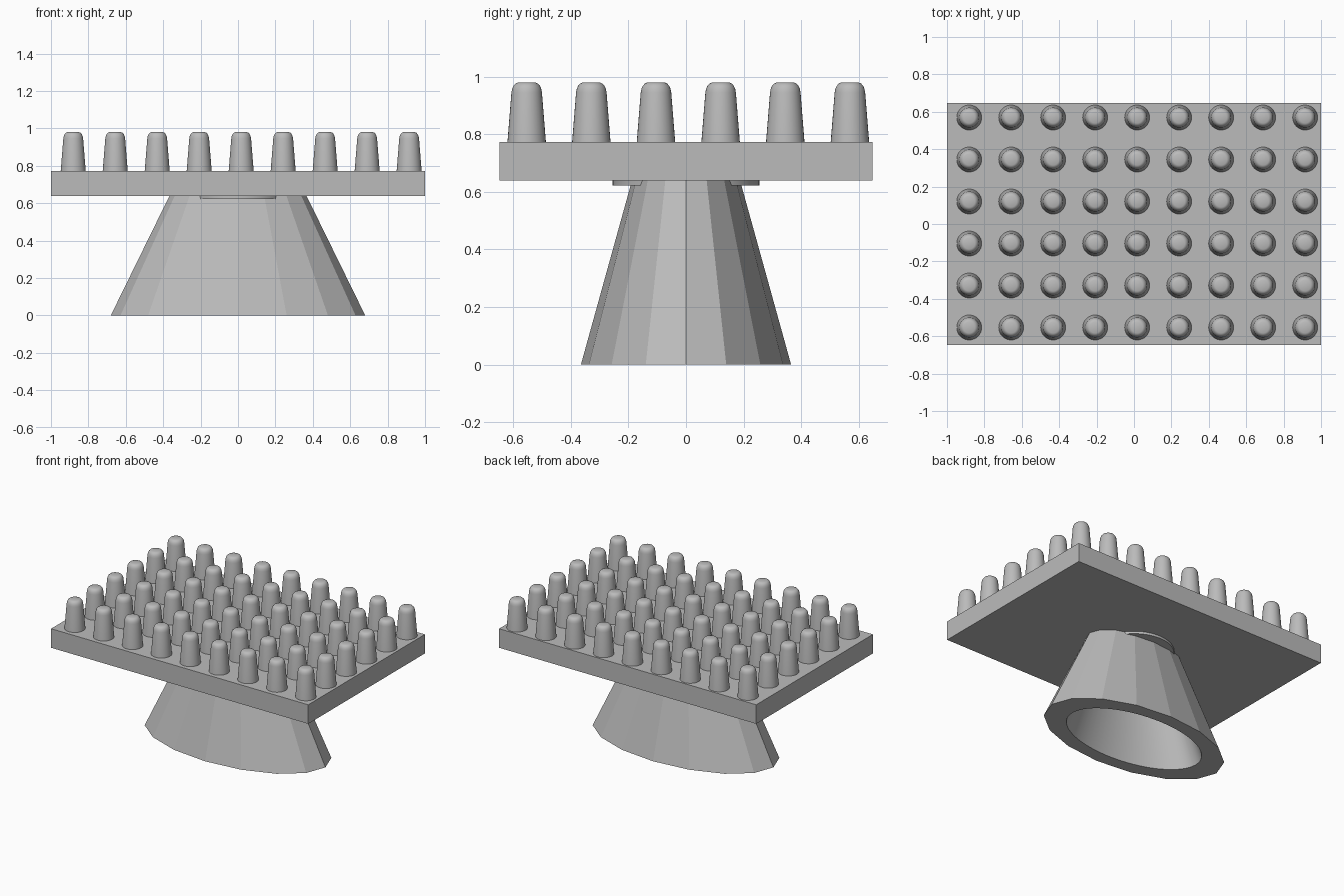
import bpy, bmesh, math

if "Cube" in bpy.data.objects:
    bpy.data.objects.remove(bpy.data.objects["Cube"])

grey = bpy.data.materials.new("plain grey")
grey.diffuse_color = (0.5, 0.5, 0.5, 1)
grey.use_nodes = True
grey.node_tree.nodes["Principled BSDF"].inputs["Base Color"].default_value = grey.diffuse_color


def finish(name, bm, smooth=False):
    bmesh.ops.recalc_face_normals(bm, faces=bm.faces)
    mesh = bpy.data.meshes.new(name)
    bm.to_mesh(mesh)
    bm.free()
    mesh.materials.append(grey)
    obj = bpy.data.objects.new(name, mesh)
    bpy.context.collection.objects.link(obj)
    if smooth:
        bpy.ops.object.select_all(action='DESELECT')
        obj.select_set(True)
        bpy.context.view_layer.objects.active = obj
        bpy.ops.object.shade_smooth_by_angle(angle=math.radians(40))
    return obj


def ring(bm, rx, ry, z, n, cx=0, cy=0):
    return [bm.verts.new((cx + rx * math.cos(2 * math.pi * i / n),
                          cy + ry * math.sin(2 * math.pi * i / n), z)) for i in range(n)]


def bridge(bm, a, b):
    n = len(a)
    return [bm.faces.new((a[i], a[(i + 1) % n], b[(i + 1) % n], b[i])) for i in range(n)]


# Rectangular plate
bm = bmesh.new()
bmesh.ops.create_cube(bm, size=1)
for v in bm.verts:
    v.co = (v.co.x * 2, v.co.y * 1.296, 0.706 + v.co.z * 0.134)
finish("plate", bm)

# Tapered studs with rounded tops, in a 9 by 6 grid
profile = [(0.067, 0.77), (0.053, 0.945), (0.0505, 0.958), (0.046, 0.968),
           (0.039, 0.976), (0.030, 0.980)]
bm = bmesh.new()
for col in range(9):
    for row in range(6):
        cx, cy = 0.017 + (col - 4) * 0.2245, 0.008 + (row - 2.5) * 0.2245
        rings = [ring(bm, r, r, z, 32, cx, cy) for r, z in profile]
        for a, b in zip(rings, rings[1:]):
            bridge(bm, a, b)
        bm.faces.new(rings[0])
        bm.faces.new(rings[-1])
finish("studs", bm, True)

# Faceted hollow foot: 16-sided oval outside, smooth oval cavity inside
bm = bmesh.new()
outer_low = ring(bm, 0.68, 0.365, 0, 16)
outer_top = ring(bm, 0.365, 0.187, 0.642, 16)
bridge(bm, outer_low, outer_top)
bm.faces.new(outer_top)
inner_low = ring(bm, 0.51, 0.272, 0, 64)
inner_top = ring(bm, 0.27, 0.14, 0.62, 64)
for f in bridge(bm, inner_low, inner_top):
    f.smooth = True
bm.faces.new(inner_top)
# flat rim between the 16-sided and 64-sided loops
for i in range(16):
    j = (i + 1) % 16
    inner = [inner_low[(4 * i + k) % 64] for k in range(5)]
    bm.faces.new([outer_low[i], outer_low[j]] + inner[::-1])
finish("foot", bm)

# Thin round collar under the plate, open where the cavity is
bm = bmesh.new()
loops = [ring(bm, 0.255, 0.255, z, 64) for z in (0.622, 0.642)]
bridge(bm, *loops)
for loop in loops:
    bm.faces.new(loop)
finish("collar", bm, True)
